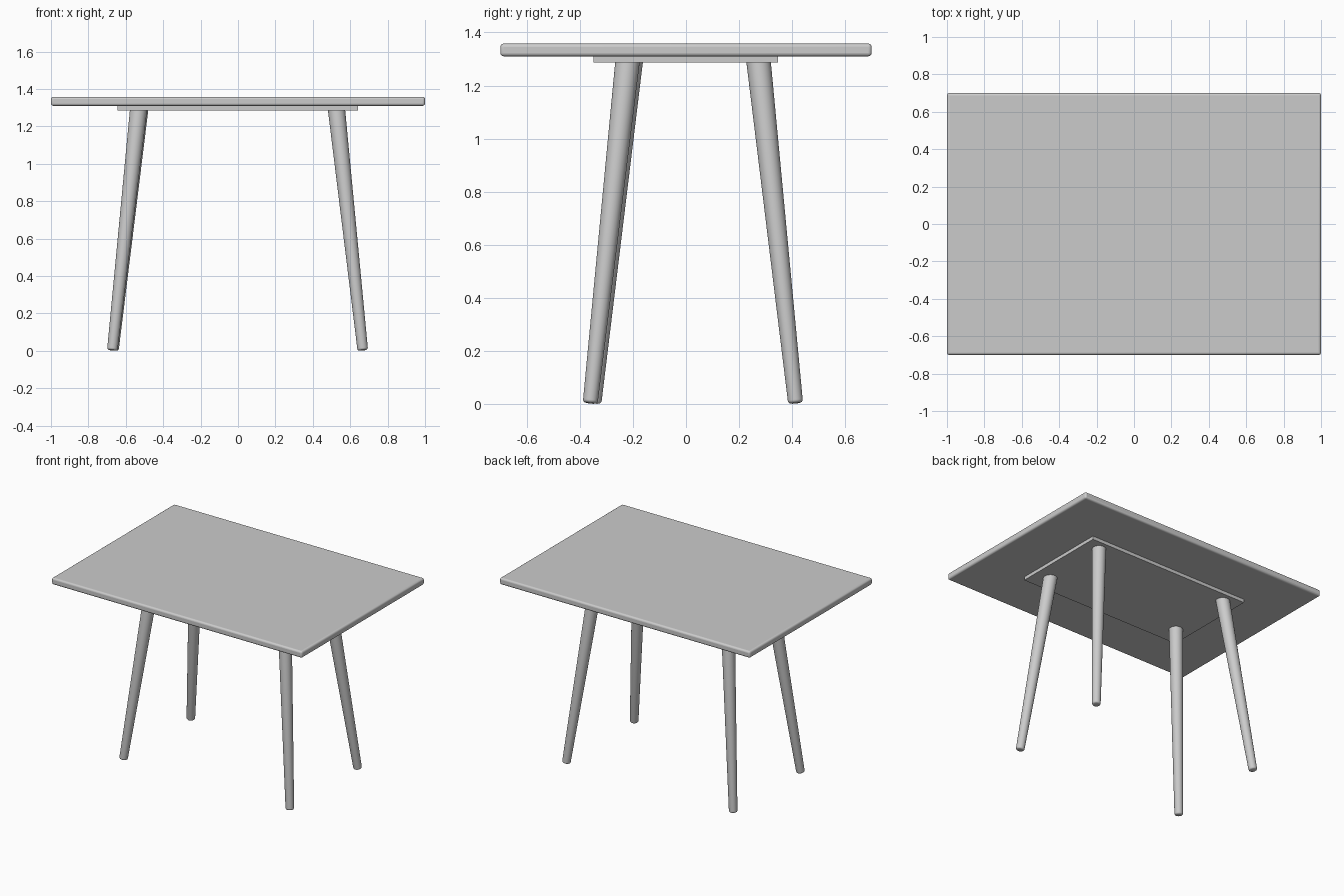
import bpy
import bmesh
import math
from mathutils import Vector

default = bpy.data.objects.get("Cube")
if default:
    bpy.data.objects.remove(default, do_unlink=True)

grey = bpy.data.materials.new("plain_grey")
grey.use_nodes = True
grey.diffuse_color = (0.6, 0.6, 0.6, 1)
grey.node_tree.nodes["Principled BSDF"].inputs["Base Color"].default_value = (0.6, 0.6, 0.6, 1)


def make_object(name, bm):
    mesh = bpy.data.meshes.new(name)
    bm.to_mesh(mesh)
    bm.free()
    mesh.materials.append(grey)
    obj = bpy.data.objects.new(name, mesh)
    bpy.context.collection.objects.link(obj)
    return obj


def smooth(obj):
    bpy.ops.object.select_all(action="DESELECT")
    obj.select_set(True)
    bpy.context.view_layer.objects.active = obj
    bpy.ops.object.shade_smooth_by_angle(angle=math.radians(40))


def box(name, size, centre):
    bm = bmesh.new()
    bmesh.ops.create_cube(bm, size=1)
    bmesh.ops.scale(bm, vec=size, verts=bm.verts)
    bmesh.ops.translate(bm, vec=centre, verts=bm.verts)
    return make_object(name, bm)


def leg(name, foot, top):
    """Tapered round leg with a softened foot, running from foot to top."""
    foot, top = Vector(foot), Vector(top)
    axis = top - foot
    bm = bmesh.new()
    bmesh.ops.create_cone(bm, cap_ends=True, segments=32,
                          radius1=0.028, radius2=0.046, depth=axis.length)
    rim = [e for e in bm.edges if all(v.co.z < 0 for v in e.verts)]
    bmesh.ops.bevel(bm, geom=rim, offset=0.011, segments=4, profile=0.5,
                    affect="EDGES")
    obj = make_object(name, bm)
    obj.rotation_mode = "QUATERNION"
    obj.rotation_quaternion = axis.to_track_quat("Z", "Y")
    obj.location = (foot + top) / 2
    smooth(obj)


# Tabletop with rounded edges
tabletop = box("tabletop", (2, 1.4, 0.048), (0, 0, 1.334))
bevel = tabletop.modifiers.new("rounded_edges", "BEVEL")
bevel.width = 0.013
bevel.segments = 4
smooth(tabletop)

# Mounting board under the top
box("mounting_board", (1.285, 0.697, 0.028), (-0.002, -0.001, 1.300))

# Splayed legs
leg("front_left_leg", (0.667, -0.361, 0.003), (0.526, -0.220, 1.295))
leg("front_right_leg", (-0.672, -0.347, 0.003), (-0.531, -0.208, 1.295))
leg("back_left_leg", (0.667, 0.413, 0.003), (0.526, 0.273, 1.295))
leg("back_right_leg", (-0.666, 0.413, 0.003), (-0.525, 0.273, 1.295))
